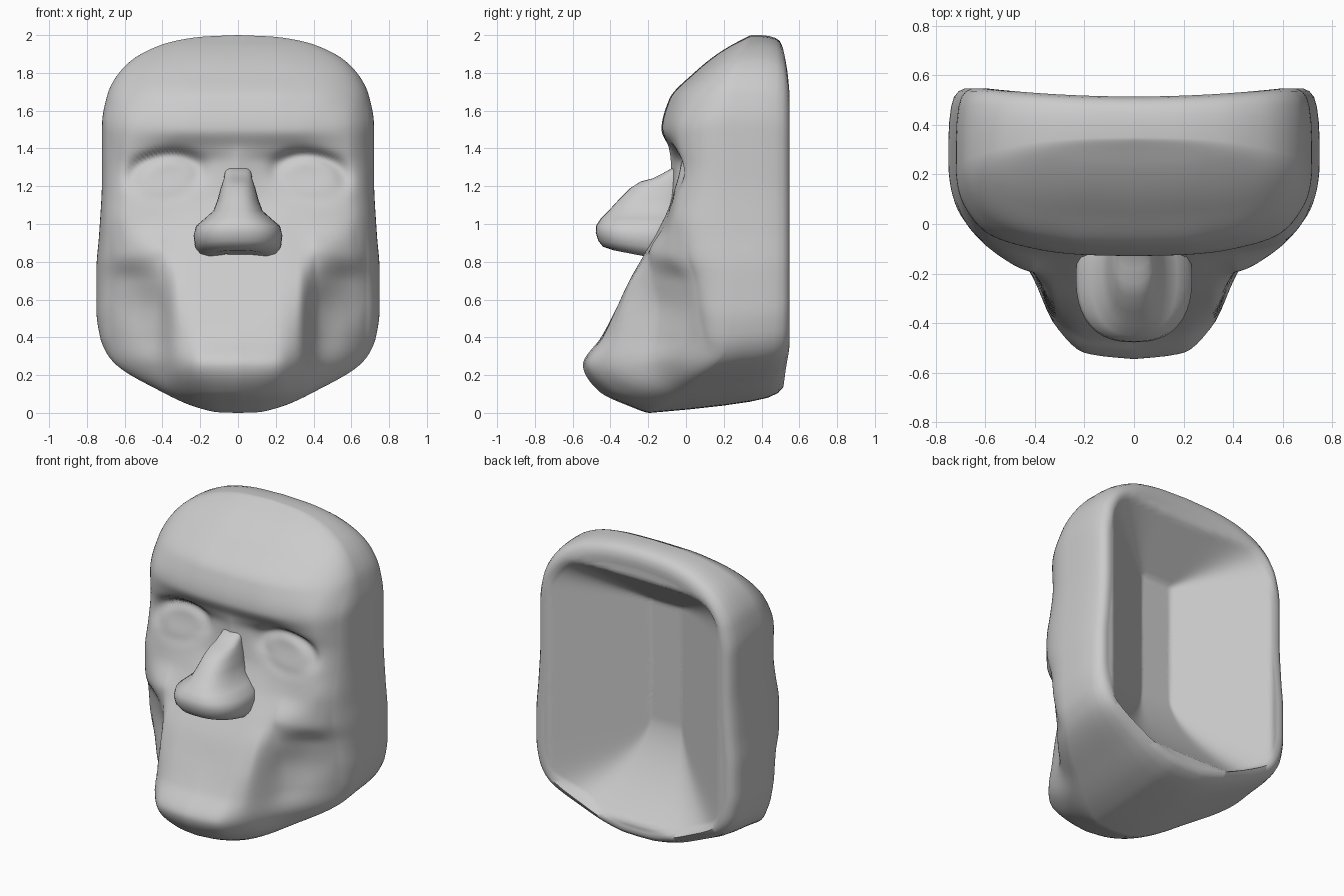
import bpy, bmesh, math

if "Cube" in bpy.data.objects:
    bpy.data.objects.remove(bpy.data.objects["Cube"])


def interp(ts, vs, t):
    """Smooth interpolation without overshoot."""
    t = min(max(t, ts[0]), ts[-1])
    i = 0
    while i < len(ts) - 2 and t > ts[i + 1]:
        i += 1

    def slope(j):
        if j <= 0 or j >= len(ts) - 1:
            j0 = 0 if j <= 0 else len(ts) - 2
            return (vs[j0 + 1] - vs[j0]) / (ts[j0 + 1] - ts[j0])
        a = (vs[j] - vs[j - 1]) / (ts[j] - ts[j - 1])
        b = (vs[j + 1] - vs[j]) / (ts[j + 1] - ts[j])
        return 2 * a * b / (a + b) if a * b > 0 else 0
    h = ts[i + 1] - ts[i]
    s = (t - ts[i]) / h
    return (vs[i] * (1 + 2 * s) * (1 - s) ** 2 + vs[i + 1] * s * s * (3 - 2 * s)
            + h * s * (1 - s) * (slope(i) * (1 - s) - slope(i + 1) * s))


def loft(name, rings, angle):
    """Join closed rings of equal length, with a cap at both ends."""
    bm = bmesh.new()
    vr = [[bm.verts.new(p) for p in ring] for ring in rings]
    n = len(vr[0])
    for a, b in zip(vr, vr[1:]):
        for i in range(n):
            j = (i + 1) % n
            bm.faces.new((a[i], a[j], b[j], b[i]))
    bm.faces.new(vr[0])
    bm.faces.new(vr[-1])
    bmesh.ops.recalc_face_normals(bm, faces=bm.faces)
    me = bpy.data.meshes.new(name)
    bm.to_mesh(me)
    bm.free()
    ob = bpy.data.objects.new(name, me)
    bpy.context.collection.objects.link(ob)
    bpy.context.view_layer.objects.active = ob
    ob.select_set(True)
    bpy.ops.object.shade_smooth_by_angle(angle=math.radians(angle))
    ob.select_set(False)
    return ob


# Face relief: y at a few columns (distance from middle) for each height
COLS = [0, .2, .32, .43, .58, .68]
RELIEF = [
    (0.00, [-.30, -.27, -.20, -.12, .00, .08]),
    (0.11, [-.49, -.46, -.37, -.21, -.06, .06]),
    (0.25, [-.55, -.53, -.43, -.21, -.07, .04]),
    (0.40, [-.45, -.44, -.385, -.16, -.04, .04]),
    (0.55, [-.37, -.37, -.345, -.14, -.02, .03]),
    (0.70, [-.30, -.30, -.29, -.17, -.04, .01]),
    (0.84, [-.22, -.22, -.21, -.19, -.11, -.04]),
    (1.00, [-.13, -.13, -.12, -.11, -.09, -.06]),
    (1.15, [-.08, -.07, -.07, -.07, -.06, -.03]),
    (1.32, [-.08, -.04, -.03, -.03, -.03, .00]),
    (1.40, [-.09, -.075, -.065, -.06, -.045, .00]),
    (1.50, [-.13, -.125, -.115, -.095, -.055, .00]),
    (1.66, [-.09, -.085, -.07, -.05, .00, .05]),
    (1.80, [.035, .04, .05, .065, .10, .13]),
    (1.94, [.19, .19, .20, .21, .23, .25]),
    (2.00, [.29, .29, .29, .29, .30, .31]),
]
ZS = [r[0] for r in RELIEF]


def relief(x, z):
    x = abs(x)
    y = interp(ZS, [interp(COLS, r[1], x) for r in RELIEF], z)
    # eye sockets: a groove round a shallow bulge, deepest under the brow
    u = (x - .385) / .18
    v = (z - 1.25 + .02 * u) / .115
    d = math.hypot(u, v)
    g = .04 * math.exp(-((d - 1) / .27) ** 2) * (.45 + .55 * max(-.6, min(1, v)))
    return y + g


# Front outline, right half from top to bottom, resampled and mirrored
HALF = [(0, 2), (.18, 1.992), (.35, 1.965), (.53, 1.89), (.63, 1.8), (.69, 1.69), (.72, 1.52),
        (.72, 1.25), (.735, .95), (.75, .75), (.75, .55), (.73, .4), (.67, .28),
        (.42, .12), (.22, .03), (.1, .003), (0, 0)]
dist = [0]
for a, b in zip(HALF, HALF[1:]):
    dist.append(dist[-1] + math.dist(a, b))
N = 90
right = [(interp(dist, [p[0] for p in HALF], dist[-1] * i / N),
          interp(dist, [p[1] for p in HALF], dist[-1] * i / N)) for i in range(N + 1)]
outline = right + [(-x, z) for x, z in right[-2:0:-1]]


def edge_y(z):
    return interp([0, .15, .35, .6, 1.5, 1.8, 2], [-.19, .03, .22, .25, .24, .28, .35], z)


def scaled(p, r):
    return p[0] * r, 1 + (p[1] - 1) * r


# Mask front: concentric rings draped over the relief and rolled into the sides
rings = []
STEPS = 84
for i in range(1, STEPS + 1):
    r = math.sin(math.pi / 2 * i / STEPS)
    ring = []
    for p in outline:
        w = 1 - math.sqrt(max(0, 1 - r ** interp([0, .2, .6, 2], [13, 10, 12, 14], p[1])))
        x, z = scaled(p, r)
        f = relief(x, z)
        ring.append((x, f + (edge_y(p[1]) - f) * w, z))
    rings.append(ring)


def rim_dip(x):
    return -.033 * (1 - min(1, (x / .6) ** 2))


def lift(y, z):
    """The underside rises towards the back."""
    return z + .06 * max(0, (y + .2) / .7) * max(0, 1 - z) ** 3


# Side walls and rounded back rim
for t, r in [(.3, 1), (.55, .995), (.75, .985), (.88, .97), (.96, .945), (1, .91)]:
    ring = []
    for p in outline:
        x, z = scaled(p, r)
        e = edge_y(p[1])
        y = e + (.548 + rim_dip(x) - e) * t
        ring.append((x, y, lift(y, z)))
    rings.append(ring)


# Hollow back: a shallow trough with sloping sides, steep ceiling and soft floor
def hollow(x, z):
    side = max(0, (abs(x) - .11) / .5)
    top = max(0, (z - 1.53) / .3)
    low = max(0, (.75 - z) / .62) ** 1.6
    return .2 + .34 * (side ** 4 + top ** 4 + low ** 4) ** .25


for i in range(41):
    r = .88 * (1 - i / 41)
    ring = []
    for p in outline:
        x, z = scaled(p, r)
        y = min(.543 + rim_dip(x), hollow(x, z))
        ring.append((x, y, lift(.4, z)))
    rings.append(ring)
loft("mask_face", rings, 75)

# Nose: stacked rounded sections (height, half width, front y)
nose = []
for z, w, front in [(.815, .10, -.30), (.82, .155, -.38), (.84, .2, -.44), (.88, .228, -.465),
                    (.94, .235, -.478), (.99, .222, -.475), (1.03, .175, -.45), (1.07, .13, -.41),
                    (1.13, .108, -.355), (1.19, .092, -.295), (1.225, .08, -.24),
                    (1.24, .075, -.18), (1.27, .07, -.12), (1.31, .06, -.05)]:
    mid = front * .45
    ring = []
    for k in range(40):
        a = 2 * math.pi * k / 40
        c, s = math.cos(a), math.sin(a)
        x = w * math.copysign(abs(c) ** .8, c)
        s = math.copysign(abs(s) ** .85, s)
        y = mid + s * (mid - front if s < 0 else .01 - mid)
        up = .04 * max(0, -s) * max(0, min(1, (1 - z) / .15))
        ring.append((x, y, z + up))
    nose.append(ring)
loft("nose", nose, 60)
